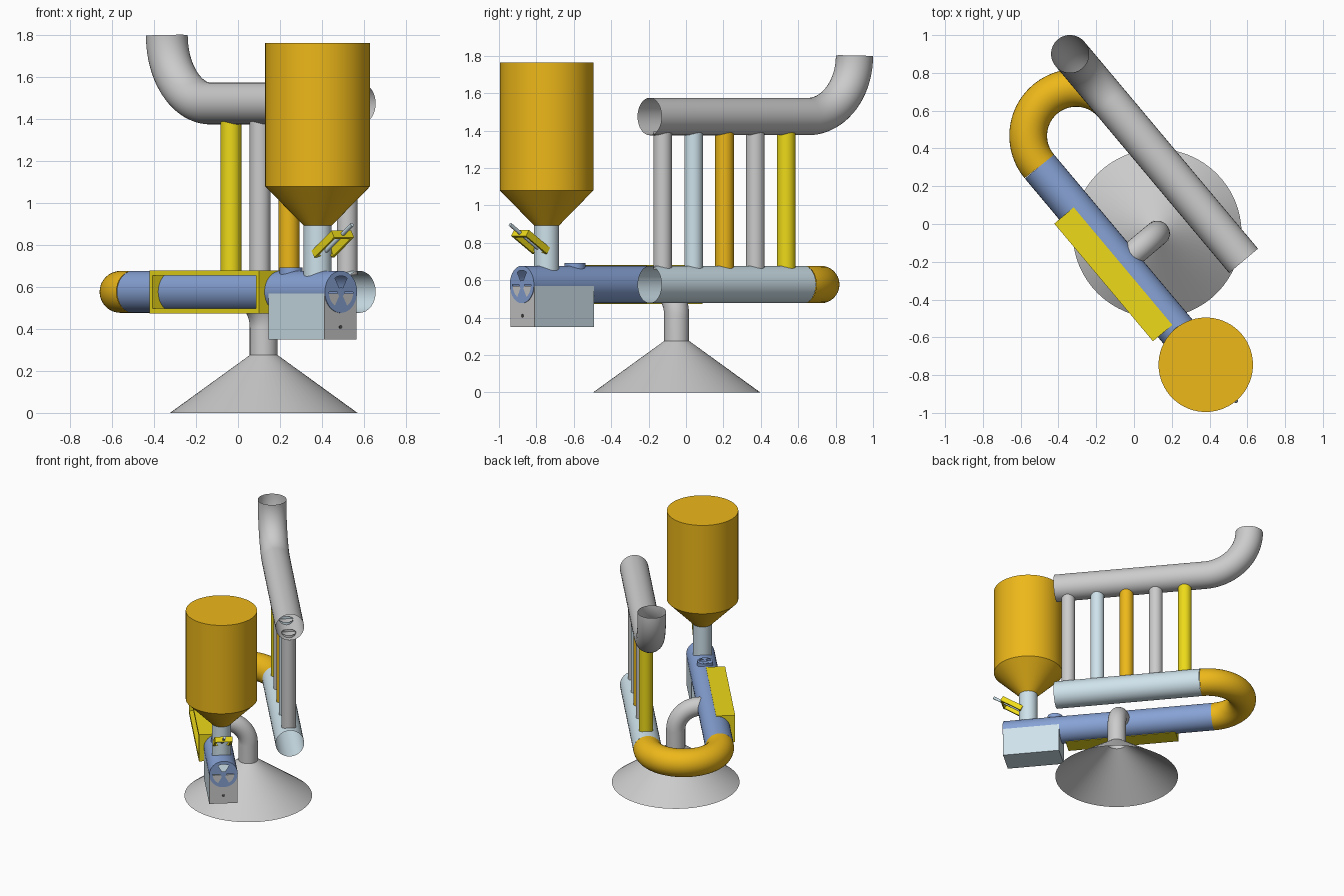
import bpy, bmesh
from math import sin, cos, pi, radians
from mathutils import Vector, Matrix

if "Cube" in bpy.data.objects:
    bpy.data.objects.remove(bpy.data.objects["Cube"])

# Everything is laid out in a frame turned 40 degrees about z:
# local x = across the pipes, local y = along the pipes
YAW = radians(40)
TURN = Matrix.Rotation(YAW, 4, 'Z')
A, B, R = -0.188, 0.319, 0.1        # front pipe line, back pipe line, pipe radius
LOW, HIGH = 0.577, 1.475            # pipe axis heights


def material(name, rgb):
    m = bpy.data.materials.new(name)
    m.diffuse_color = (*rgb, 1)
    m.use_nodes = True
    m.node_tree.nodes["Principled BSDF"].inputs["Base Color"].default_value = m.diffuse_color
    return m


BLUE = material("blue_paint", (0.24, 0.36, 0.66))
PALE = material("pale_blue_paint", (0.62, 0.76, 0.83))
ORANGE = material("orange_paint", (0.85, 0.48, 0.01))
YELLOW = material("yellow_paint", (0.85, 0.70, 0.01))
DARK = material("dark_metal", (0.08, 0.08, 0.08))


def finish(ob, mat, loc=(0, 0, 0), tilt=0.0, smooth=True):
    ob.location = TURN @ Vector(loc)
    ob.rotation_euler = (tilt, 0, YAW)
    if mat:
        ob.data.materials.append(mat)
    bpy.ops.object.select_all(action='DESELECT')
    ob.select_set(True)
    bpy.context.view_layer.objects.active = ob
    if ob.type == 'CURVE':
        bpy.ops.object.convert(target='MESH')
    if smooth:
        bpy.ops.object.shade_smooth_by_angle(angle=radians(35))
    return bpy.context.object


def from_bmesh(name, bm, mat, **kw):
    me = bpy.data.meshes.new(name)
    bm.to_mesh(me)
    bm.free()
    ob = bpy.data.objects.new(name, me)
    bpy.context.collection.objects.link(ob)
    return finish(ob, mat, **kw)


def tube(name, pts, r, mat=None, caps=False, **kw):
    """Round tube swept along a path."""
    cu = bpy.data.curves.new(name, 'CURVE')
    cu.dimensions = '3D'
    cu.bevel_depth, cu.bevel_resolution, cu.use_fill_caps = r, 14, caps
    sp = cu.splines.new('POLY')
    sp.points.add(len(pts) - 1)
    for p, co in zip(sp.points, pts):
        p.co = (*co, 1)
    ob = bpy.data.objects.new(name, cu)
    bpy.context.collection.objects.link(ob)
    return finish(ob, mat, **kw)


def arc(c, e1, e2, r, a0, a1, n=28):
    """Points of a circular arc in the plane of e1 and e2."""
    out = []
    for i in range(n + 1):
        a = radians(a0 + (a1 - a0) * i / n)
        out.append(Vector(c) + r * (cos(a) * Vector(e1) + sin(a) * Vector(e2)))
    return out


def slabs(name, boxes, mat=None, **kw):
    """One object made of axis-aligned boxes given by min and max corners."""
    bm = bmesh.new()
    for lo, hi in boxes:
        lo, hi = Vector(lo), Vector(hi)
        m = Matrix.Translation((lo + hi) / 2) @ Matrix.Diagonal((*(hi - lo), 1))
        bmesh.ops.create_cube(bm, size=1, matrix=m)
    return from_bmesh(name, bm, mat, smooth=False, **kw)


def lathe(name, prof, mat=None, n=64, **kw):
    """Profile of (radius, height) spun about z."""
    bm = bmesh.new()
    vs = [bm.verts.new((r, 0, z)) for r, z in prof]
    es = [bm.edges.new(e) for e in zip(vs, vs[1:])]
    bmesh.ops.spin(bm, geom=vs + es, cent=(0, 0, 0), axis=(0, 0, 1),
                   angle=2 * pi, steps=n, use_merge=True)
    bmesh.ops.remove_doubles(bm, verts=bm.verts, dist=1e-5)
    bmesh.ops.recalc_face_normals(bm, faces=bm.faces)
    return from_bmesh(name, bm, mat, **kw)


def vent(name, r, mat, lip=0.0, **kw):
    """Disc in the xy plane with three fan-shaped openings and optional rim."""
    rings = [(0.01 * r, 0), (0.22 * r, 0), (0.76 * r, 0), (r, 0)]
    if lip:
        rings.append((r, -lip))
    bm, n = bmesh.new(), 60
    v = [[bm.verts.new((q * cos(2 * pi * i / n), q * sin(2 * pi * i / n), z))
          for i in range(n)] for q, z in rings]
    for k in range(len(rings) - 1):
        for i in range(n):
            opening = k == 1 and (i - 10) % 20 < 10
            if not opening:
                j = (i + 1) % n
                bm.faces.new((v[k][i], v[k + 1][i], v[k + 1][j], v[k][j]))
    return from_bmesh(name, bm, mat, **kw)


# Base and its elbow into the front pipe
lathe("base_cone", [(0.447, 0), (0.067, 0.275)], loc=(0.062, -0.117, 0))
tube("base_elbow", [Vector((0.062, -0.117, 0.27))]
     + arc((-0.108, -0.117, 0.407), (1, 0, 0), (0, 0, 1), 0.17, 0, 90)
     + [Vector((A + 0.03, -0.117, LOW))], 0.067)

# Lower pipe run: front pipe, return bend, back pipe
tube("front_pipe", [(A, -0.985, LOW), (A, 0.555, LOW)], R, BLUE)
tube("return_bend", arc(((A + B) / 2, 0.555, LOW), (1, 0, 0), (0, 1, 0),
                        (B - A) / 2, 180, 0, 48), R, ORANGE)
tube("back_pipe", [(B, 0.555, LOW), (B, -0.522, LOW)], R, PALE)

# Upper exhaust pipe with upturned end
tube("exhaust_pipe", [Vector((B, -0.522, HIGH))]
     + arc((B, 0.583, HIGH + 0.325), (0, 1, 0), (0, 0, 1), 0.325, -90, 0), R)

# Five risers between the back pipe and the exhaust
for i, mat in enumerate((None, PALE, ORANGE, None, YELLOW)):
    y = -0.43 + i * 0.2155
    tube(f"riser_{i + 1}", [(B, y, LOW + 0.08), (B, y, HIGH - 0.08)], 0.05, mat)

# Hopper and its feed throat
lathe("hopper", [(0.067, 0.893), (0.25, 1.08), (0.25, 1.763), (0, 1.763)], ORANGE,
      loc=(A, -0.815, 0))
tube("hopper_throat", [(A, -0.815, 0.64), (A, -0.815, 0.9)], 0.067, PALE)

# Tilted slide gate on the throat, with a pull rod
gate = dict(loc=(A, -0.927, 0.805), tilt=radians(-33))
w, l, h, t = 0.062, 0.088, 0.019, 0.014
slabs("gate_frame", [((-w, -l, -h), (-w + t, l, h)), ((w - t, -l, -h), (w, l, h)),
                     ((-w + t, -l, -h), (w - t, -l + t, h)),
                     ((-w + t, l - t, -h), (w - t, l, h))], YELLOW, **gate)
tube("gate_rod", [(0, 0.07, 0), (0, -0.17, 0)], 0.01, PALE, caps=True, **gate)

# Control box under the front pipe end
slabs("control_box", [((A - R, -0.98, 0.35), (A + R, -0.57, 0.57))], PALE)
slabs("control_box_front", [((A - R, -0.984, 0.35), (A + R, -0.979, 0.57))])
tube("lock", [(A, -0.987, 0.41), (A, -0.98, 0.41)], 0.009, DARK, caps=True)

# Vented discs: pipe end and top of the front pipe
vent("pipe_end_vent", R, BLUE, lip=0.004, loc=(A, -0.988, LOW), tilt=pi / 2)
vent("top_vent", 0.055, BLUE, lip=0.035, loc=(A, -0.617, 0.693))

# Open window frame on the side of the front pipe
x0, x1, y0, y1, z0, z1, t = -0.322, A, -0.54, 0.273, 0.474, 0.68, 0.024
slabs("window_frame", [((x0, y0, z0), (x1, y1, z0 + t)), ((x0, y0, z1 - t), (x1, y1, z1)),
                       ((x0, y0, z0 + t), (x1, y0 + t, z1 - t)),
                       ((x0, y1 - t, z0 + t), (x1, y1, z1 - t))], YELLOW)
